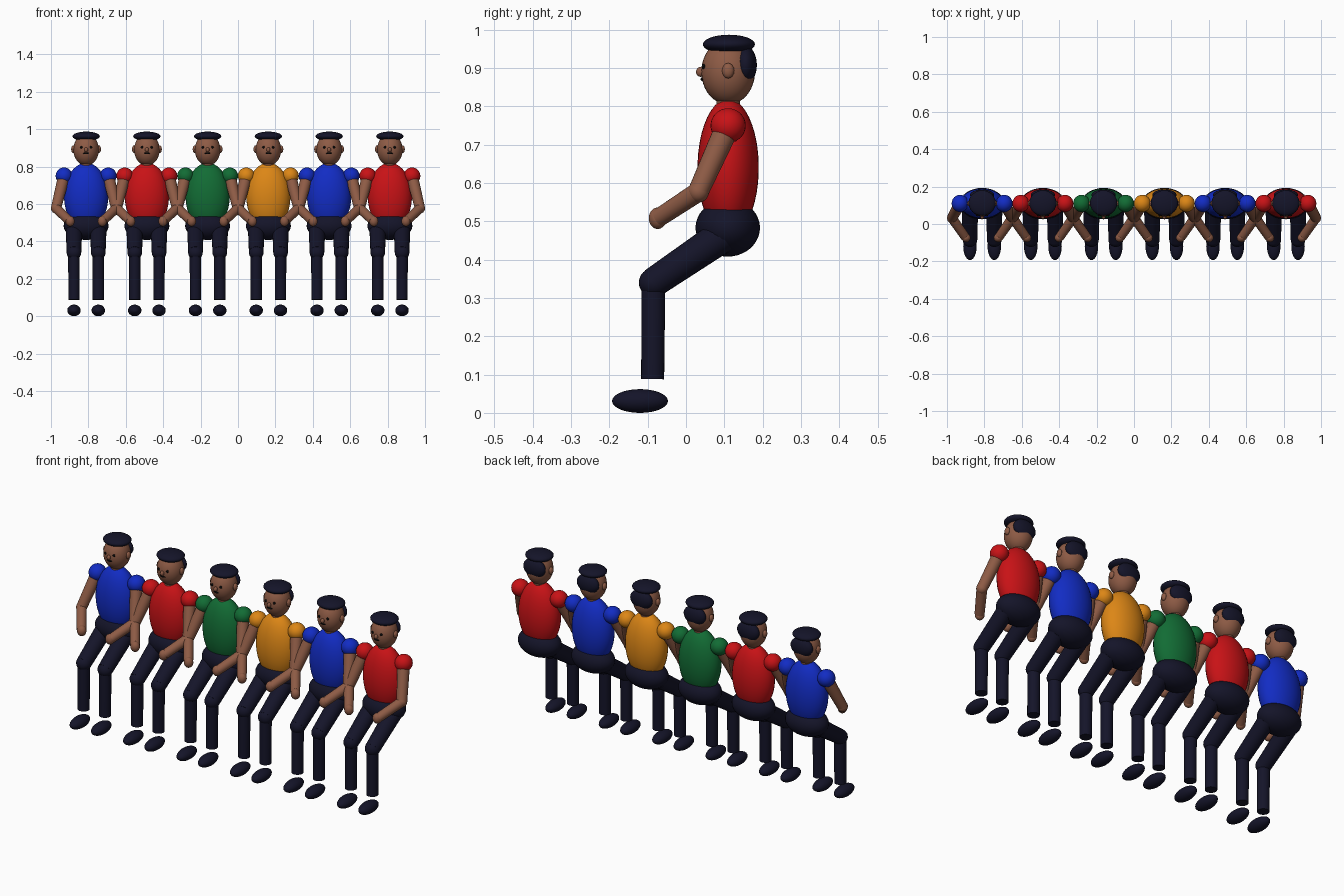
import bpy, bmesh, math
from mathutils import Vector, Matrix

if "Cube" in bpy.data.objects:
    bpy.data.objects.remove(bpy.data.objects["Cube"])


def material(name, rgb):
    m = bpy.data.materials.new(name)
    m.diffuse_color = (*rgb, 1)
    m.use_nodes = True
    m.node_tree.nodes["Principled BSDF"].inputs["Base Color"].default_value = m.diffuse_color
    return m


SKIN = material("brown skin", (0.27, 0.105, 0.06))
NAVY = material("dark navy", (0.007, 0.007, 0.022))
BLACK = material("black", (0.003, 0.003, 0.003))
BLUE = material("blue", (0.006, 0.025, 0.55))
RED = material("red", (0.58, 0.006, 0.008))
GREEN = material("green", (0.006, 0.15, 0.035))
ORANGE = material("orange", (0.72, 0.24, 0.008))


def finish(name, bm, mat):
    me = bpy.data.meshes.new(name)
    bm.to_mesh(me)
    bm.free()
    me.materials.append(mat)
    me.polygons.foreach_set("use_smooth", [True] * len(me.polygons))
    me.set_sharp_from_angle(angle=math.radians(40))
    ob = bpy.data.objects.new(name, me)
    bpy.context.collection.objects.link(ob)
    return ob


def ball(name, centre, radii, mat, seg=24):
    bm = bmesh.new()
    mtx = Matrix.Translation(centre) @ Matrix.Diagonal((*radii, 1))
    bmesh.ops.create_uvsphere(bm, u_segments=seg, v_segments=seg * 2 // 3,
                              radius=1, matrix=mtx)
    return finish(name, bm, mat)


def limb(name, a, b, ra, rb, mat):
    """Tapered capped cylinder from a to b."""
    a, b = Vector(a), Vector(b)
    d = b - a
    mtx = (Matrix.Translation((a + b) / 2)
           @ d.to_track_quat('Z', 'Y').to_matrix().to_4x4())
    bm = bmesh.new()
    bmesh.ops.create_cone(bm, cap_ends=True, segments=24, radius1=ra,
                          radius2=rb, depth=d.length, matrix=mtx)
    return finish(name, bm, mat)


def figure(x, shirt):
    # torso and hips
    ball("torso", (x, 0.11, 0.64), (0.118, 0.08, 0.18), shirt, 32)
    ball("hips", (x, 0.109, 0.483), (0.12, 0.084, 0.075), NAVY, 32)

    # neck, head, hair and cap
    limb("neck", (x, 0.11, 0.77), (x, 0.11, 0.84), 0.031, 0.031, SKIN)
    ball("head", (x, 0.11, 0.89), (0.068, 0.07, 0.085), SKIN, 32)
    ball("back_hair", (x, 0.155, 0.908), (0.065, 0.03, 0.05), NAVY)
    ball("cap", (x, 0.112, 0.962), (0.073, 0.068, 0.025), NAVY)

    # face
    ball("nose", (x, 0.038, 0.89), (0.010, 0.012, 0.013), SKIN, 12)
    ball("mouth", (x, 0.043, 0.871), (0.016, 0.005, 0.005), BLACK, 12)

    for s in (-1, 1):
        ball("eye", (x + s * 0.026, 0.046, 0.904), (0.007, 0.005, 0.007), BLACK, 12)
        ball("ear", (x + s * 0.069, 0.11, 0.893), (0.011, 0.016, 0.02), SKIN, 12)

        # arm
        shoulder = (x + s * 0.118, 0.11, 0.75)
        elbow = (x + s * 0.161, 0.032, 0.577)
        wrist = (x + s * 0.09, -0.07, 0.51)
        ball("shoulder", shoulder, (0.045, 0.046, 0.045), shirt)
        limb("upper_arm", shoulder, elbow, 0.032, 0.027, SKIN)
        ball("elbow", elbow, (0.027, 0.028, 0.028), SKIN)
        limb("forearm", elbow, wrist, 0.026, 0.024, SKIN)
        ball("hand", (x + s * 0.086, -0.074, 0.508), (0.024, 0.023, 0.028), SKIN)

        # leg
        lx = x + s * 0.065
        knee = (lx, -0.085, 0.34)
        limb("thigh", (lx, 0.095, 0.462), knee, 0.044, 0.039, NAVY)
        ball("knee", knee, (0.039, 0.038, 0.038), NAVY)
        limb("shin", knee, (lx, -0.087, 0.088), 0.031, 0.03, NAVY)
        ball("shoe", (lx, -0.12, 0.031), (0.036, 0.073, 0.031), NAVY)


# row of six seated figures
for i, shirt in enumerate((BLUE, RED, GREEN, ORANGE, BLUE, RED)):
    figure((i - 2.5) * 0.3248, shirt)
